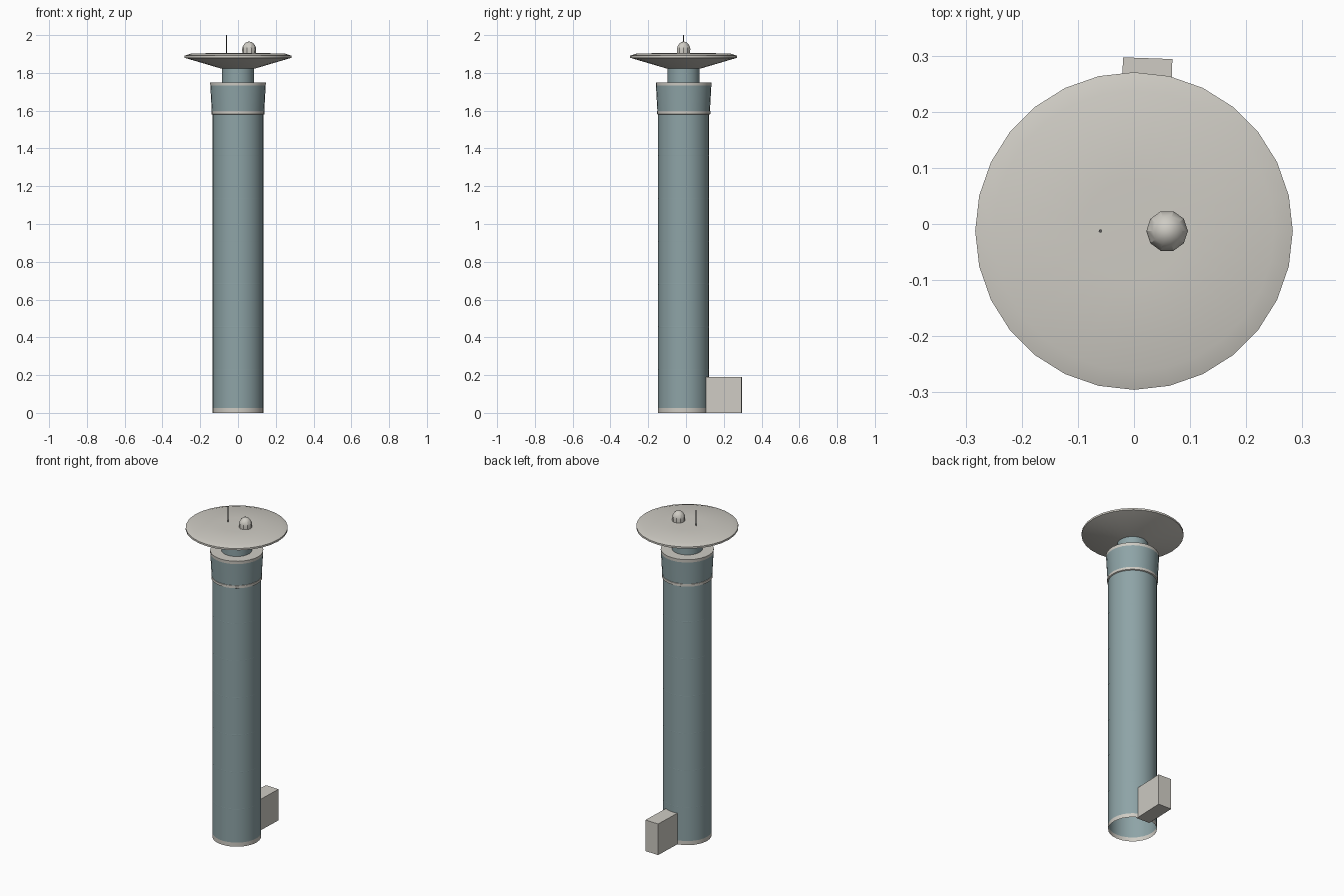
import bpy, bmesh, math
from mathutils import Matrix

cube = bpy.data.objects.get("Cube")
if cube:
    bpy.data.objects.remove(cube)

AXIS_Y = -0.0125
SIDES = 28


def material(name, colour):
    m = bpy.data.materials.new(name)
    m.use_nodes = True
    m.diffuse_color = (*colour, 1)
    m.node_tree.nodes["Principled BSDF"].inputs["Base Color"].default_value = (*colour, 1)
    return m


TEAL = material("grey_teal", (0.27, 0.37, 0.385))
CREAM = material("warm_white", (0.62, 0.6, 0.55))
DARK = material("dark_grey", (0.1, 0.1, 0.1))


def finish(name, bm, mats, angle=30):
    mesh = bpy.data.meshes.new(name)
    bm.to_mesh(mesh)
    bm.free()
    for m in mats:
        mesh.materials.append(m)
    ob = bpy.data.objects.new(name, mesh)
    bpy.context.collection.objects.link(ob)
    bpy.ops.object.select_all(action="DESELECT")
    ob.select_set(True)
    bpy.context.view_layer.objects.active = ob
    bpy.ops.object.shade_smooth_by_angle(angle=math.radians(angle))
    return ob


def lathe(name, profile, mats, bands=None, x=0, sides=SIDES):
    """Spin (radius, height) points listed from bottom to top; bands picks a material per segment."""
    bm = bmesh.new()
    rings = []
    for r, z in profile:
        if r == 0:
            rings.append([bm.verts.new((x, AXIS_Y, z))] * sides)
            continue
        turns = [math.tau * i / sides for i in range(sides)]
        rings.append([bm.verts.new((x + r * math.cos(a), AXIS_Y + r * math.sin(a), z)) for a in turns])
    for k in range(len(rings) - 1):
        low, high = rings[k], rings[k + 1]
        for i in range(sides):
            j = (i + 1) % sides
            corners = list(dict.fromkeys((low[i], low[j], high[j], high[i])))
            bm.faces.new(corners).material_index = bands[k] if bands else 0
    return finish(name, bm, mats)


# Shaft: an open tube with a pale band at the foot
lathe("shaft", [(0.135, 0), (0.135, 0.025), (0.135, 1.59)], [TEAL, CREAM], [1, 0])

# Fine panel seams up the shaft
for n in range(6):
    z = 0.228 + n * 0.227
    lathe(f"shaft_seam_{n + 1}", [(0.1345, z - 0.004), (0.1355, z), (0.1345, z + 0.004)], [TEAL])

# Flared collar with pale lip and deck
lathe("collar", [(0.135, 1.59), (0.139, 1.595), (0.1465, 1.732), (0.1475, 1.75), (0.08, 1.75)],
      [TEAL, CREAM], [0, 0, 1, 1])
lathe("collar_ring", [(0.135, 1.579), (0.141, 1.582), (0.141, 1.597), (0.135, 1.6)], [CREAM])

# Neck and dish roof
lathe("neck", [(0.085, 1.745), (0.085, 1.83)], [TEAL])
lathe("dish_roof", [(0, 1.823), (0.09, 1.823), (0.283, 1.88), (0.283, 1.891), (0.25, 1.902),
                    (0.09, 1.906), (0, 1.906)], [CREAM])

# Rooftop dome and mast
lathe("dome", [(0.036, 1.9), (0.037, 1.928), (0.034, 1.94), (0.026, 1.953), (0.014, 1.963), (0, 1.966)],
      [CREAM], x=0.059, sides=10)
lathe("mast", [(0.003, 1.9), (0.003, 2), (0, 2)], [DARK], x=-0.06, sides=8)

# Entrance block at the back of the foot
bm = bmesh.new()
bmesh.ops.create_cube(bm, size=1)
bmesh.ops.scale(bm, vec=(0.088, 0.197, 0.19), verts=bm.verts)
bmesh.ops.rotate(bm, matrix=Matrix.Rotation(math.radians(-2), 3, "Z"), verts=bm.verts)
bmesh.ops.translate(bm, vec=(0.021, 0.197, 0.095), verts=bm.verts)
finish("entrance_block", bm, [CREAM])
